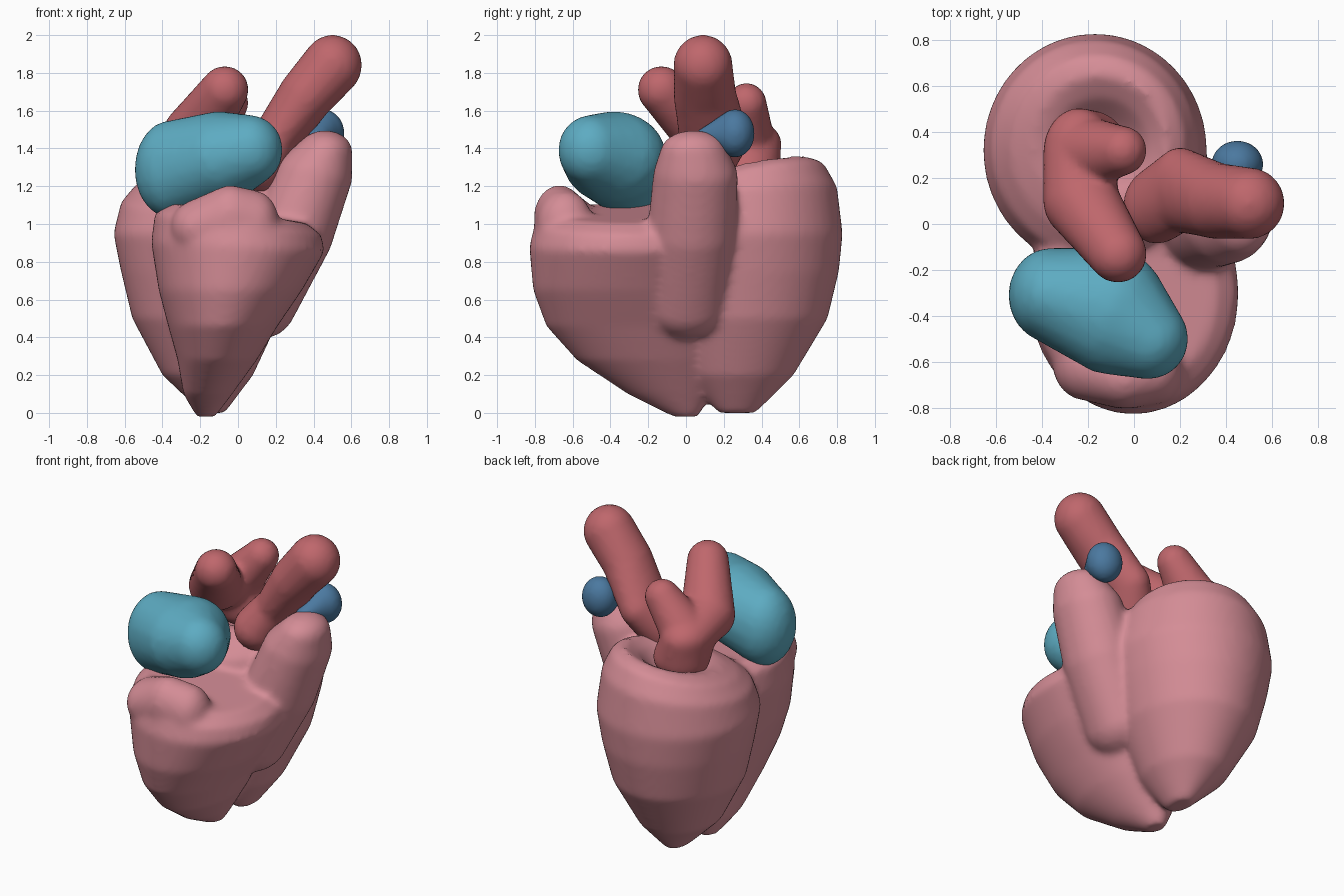
import bpy, bmesh, math
from mathutils import Matrix, Vector

cube = bpy.data.objects.get("Cube")
if cube:
    bpy.data.objects.remove(cube, do_unlink=True)


def material(name, rgb):
    m = bpy.data.materials.new(name)
    m.use_nodes = True
    m.diffuse_color = (*rgb, 1)
    bsdf = m.node_tree.nodes["Principled BSDF"]
    bsdf.inputs["Base Color"].default_value = (*rgb, 1)
    bsdf.inputs["Roughness"].default_value = 0.6
    return m


pink = material("muscle pink", (0.66, 0.265, 0.305))
red = material("artery red", (0.52, 0.135, 0.15))
teal = material("atrium teal", (0.11, 0.41, 0.54))
blue = material("vein blue", (0.07, 0.19, 0.35))


def chain(bm, keys, steps=8, pad=0.008):
    """Overlapping ellipsoids along a path of (x, y, z, rx, ry, rz)."""
    for a, b in zip(keys, keys[1:]):
        for i in range(steps + 1):
            t = i / steps
            v = [p + (q - p) * t for p, q in zip(a, b)]
            size = Matrix.Diagonal([r + pad for r in v[3:]]).to_4x4()
            bmesh.ops.create_icosphere(bm, subdivisions=3, radius=1,
                                       matrix=Matrix.Translation(v[:3]) @ size)


def loft(bm, sections, sides=48):
    """Stacked ellipses (z, cx, cy, rx, ry, tilt_x, tilt_y), capped."""
    rings = []
    for z, cx, cy, rx, ry, tx, ty in sections:
        ring = []
        for i in range(sides):
            a = 2 * math.pi * i / sides
            dx, dy = rx * math.cos(a), ry * math.sin(a)
            ring.append(bm.verts.new((cx + dx, cy + dy, z + tx * dx + ty * dy)))
        rings.append(ring)
    faces = [bm.faces.new(rings[0]), bm.faces.new(rings[-1])]
    for r, s in zip(rings, rings[1:]):
        for i in range(sides):
            j = (i + 1) % sides
            faces.append(bm.faces.new((r[i], r[j], s[j], s[i])))
    bmesh.ops.recalc_face_normals(bm, faces=faces)


def fuse(name, bm, mat, smoothing, voxel=0.02):
    """Merge overlapping volumes into one soft skin."""
    me = bpy.data.meshes.new(name)
    bm.to_mesh(me)
    bm.free()
    ob = bpy.data.objects.new(name, me)
    bpy.context.collection.objects.link(ob)
    rm = ob.modifiers.new("Fuse", 'REMESH')
    rm.mode = 'VOXEL'
    rm.voxel_size = voxel
    sm = ob.modifiers.new("Soften", 'SMOOTH')
    sm.factor = 0.5
    sm.iterations = smoothing
    dg = bpy.context.evaluated_depsgraph_get()
    skin = bpy.data.meshes.new_from_object(ob.evaluated_get(dg))
    ob.modifiers.clear()
    ob.data = skin
    skin.name = name
    skin.materials.clear()
    skin.materials.append(mat)
    skin.shade_smooth()
    return ob


# Ventricles: rear lobe with a dished top, front lobe, lip and side stump
bm = bmesh.new()
loft(bm, [
    (0.0, -0.13, 0.27, 0.06, 0.10, 0, 0),
    (0.2, -0.16, 0.28, 0.24, 0.29, 0, 0),
    (0.5, -0.17, 0.31, 0.39, 0.44, 0, 0),
    (0.75, -0.17, 0.32, 0.45, 0.49, 0, 0),
    (0.95, -0.17, 0.32, 0.49, 0.51, 0, 0),
    (1.15, -0.17, 0.33, 0.45, 0.47, 0.08, 0.1),
    (1.25, -0.16, 0.34, 0.38, 0.39, 0.12, 0.18),
    (1.29, -0.15, 0.35, 0.29, 0.30, 0.15, 0.2),
    (1.26, -0.15, 0.34, 0.21, 0.21, 0.1, 0.15),
    (1.17, -0.15, 0.32, 0.12, 0.12, 0, 0),
])
loft(bm, [
    (-0.02, -0.17, 0.0, 0.05, 0.07, 0, 0),
    (0.1, -0.16, -0.09, 0.13, 0.22, 0, 0),
    (0.28, -0.11, -0.2, 0.21, 0.38, 0, 0),
    (0.46, -0.08, -0.26, 0.29, 0.48, 0, 0),
    (0.65, -0.04, -0.3, 0.38, 0.51, 0, 0),
    (0.88, 0.0, -0.3, 0.46, 0.53, -0.05, 0),
    (1.0, 0.0, -0.3, 0.44, 0.5, -0.13, 0),
    (1.06, 0.0, -0.3, 0.36, 0.42, -0.15, 0),
])
chain(bm, [(-0.22, -0.6, 0.98, 0.13, 0.16, 0.14),
           (-0.04, -0.67, 1.03, 0.14, 0.13, 0.17),
           (0.09, -0.64, 1.0, 0.12, 0.14, 0.17)])
chain(bm, [(0.13, 0.0, 0.6, 0.18, 0.22, 0.2),
           (0.29, 0.03, 0.95, 0.21, 0.23, 0.2),
           (0.4, 0.05, 1.25, 0.20, 0.22, 0.16),
           (0.46, 0.04, 1.38, 0.14, 0.17, 0.11)])
fuse("ventricles", bm, pink, 10)

# Upper chamber resting on the front lobe
bm = bmesh.new()
chain(bm, [(-0.36, -0.31, 1.29, 0.18, 0.20, 0.25),
           (-0.1, -0.38, 1.35, 0.24, 0.27, 0.24),
           (0.06, -0.5, 1.39, 0.17, 0.17, 0.18)])
fuse("right_atrium", bm, teal, 6)

# Branching artery rising from the rear lobe
bm = bmesh.new()
chain(bm, [(-0.2, 0.33, 1.28, 0.17, 0.16, 0.12),
           (-0.24, 0.31, 1.43, 0.15, 0.19, 0.12),
           (-0.23, 0.1, 1.48, 0.16, 0.16, 0.15),
           (-0.07, -0.13, 1.71, 0.12, 0.12, 0.12)])
chain(bm, [(-0.2, 0.31, 1.46, 0.14, 0.15, 0.13),
           (-0.05, 0.32, 1.64, 0.1, 0.1, 0.1)])
fuse("pulmonary_artery", bm, red, 6)

# Large leaning artery
bm = bmesh.new()
chain(bm, [(0.1, 0.08, 1.3, 0.14, 0.16, 0.14),
           (0.2, 0.15, 1.45, 0.12, 0.18, 0.12),
           (0.36, 0.1, 1.68, 0.14, 0.16, 0.14),
           (0.5, 0.09, 1.84, 0.15, 0.15, 0.155)])
fuse("aorta", bm, red, 6)

# Small vein behind the stump
bm = bmesh.new()
chain(bm, [(0.42, 0.1, 1.47, 0.05, 0.05, 0.03),
           (0.45, 0.26, 1.48, 0.11, 0.1, 0.125)], pad=0.004)
fuse("vein", bm, blue, 5, 0.014)
